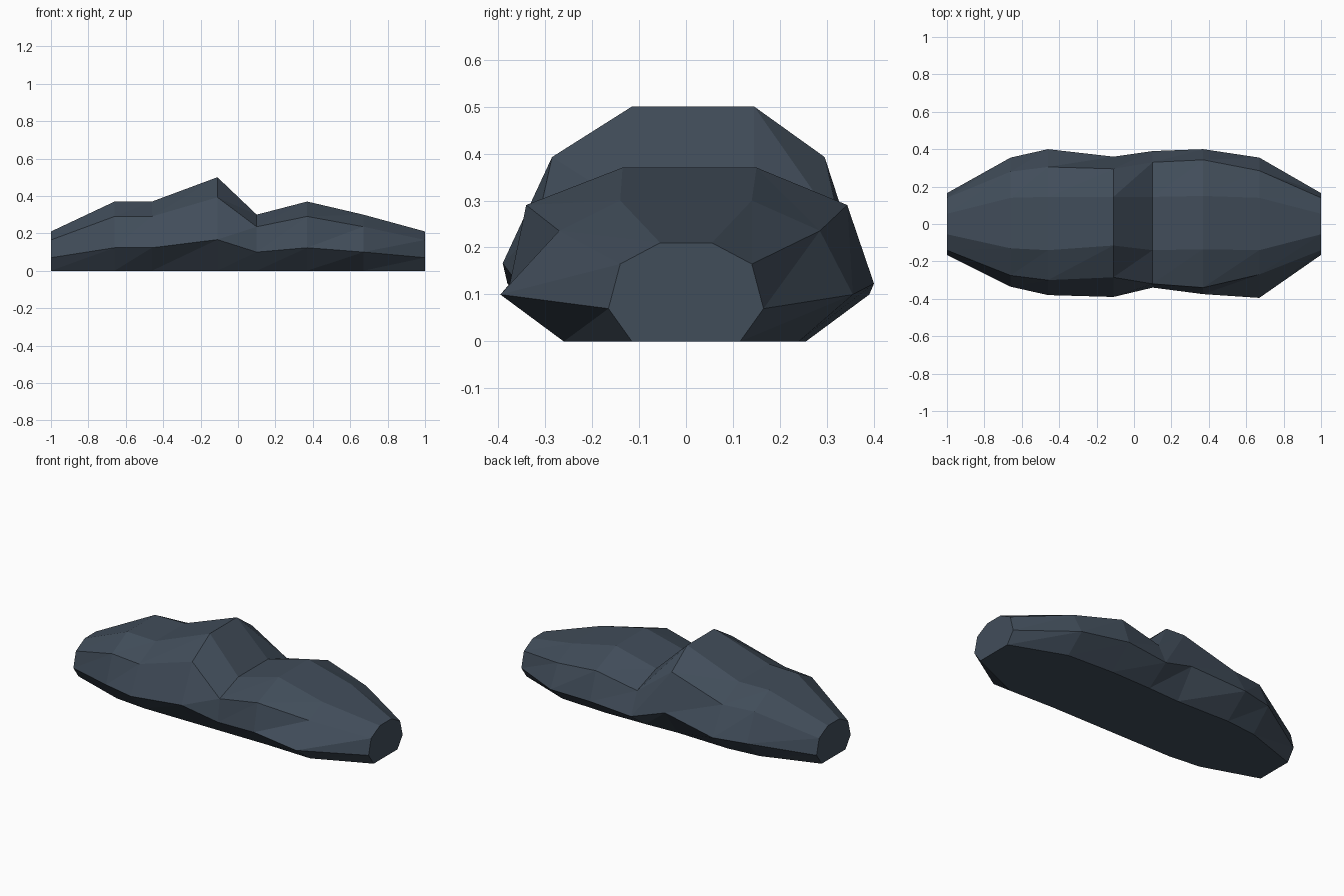
import bpy, bmesh

# Stations along the rock: x, height, then front/back half-widths per level
# (foot, waist, shoulder, crest)
STATIONS = [
    (-1.00, 0.21, (-0.115, 0.115), (-0.165, 0.165), (-0.14, 0.14), (-0.055, 0.055)),
    (-0.66, 0.37, (-0.23, 0.23), (-0.335, 0.355), (-0.275, 0.28), (-0.13, 0.14)),
    (-0.46, 0.37, (-0.25, 0.25), (-0.38, 0.40), (-0.30, 0.305), (-0.14, 0.145)),
    (-0.11, 0.50, (-0.25, 0.24), (-0.39, 0.36), (-0.285, 0.295), (-0.115, 0.145)),
    (0.10, 0.30, (-0.25, 0.25), (-0.34, 0.39), (-0.32, 0.33), (-0.14, 0.145)),
    (0.37, 0.37, (-0.25, 0.255), (-0.375, 0.40), (-0.34, 0.343), (-0.135, 0.15)),
    (0.67, 0.30, (-0.26, 0.24), (-0.395, 0.355), (-0.27, 0.285), (-0.14, 0.14)),
    (1.00, 0.21, (-0.115, 0.115), (-0.165, 0.165), (-0.14, 0.14), (-0.055, 0.055)),
]
LEVELS = (0.0, 0.333, 0.785, 1.0)

slate = bpy.data.materials.new("dark slate")
slate.diffuse_color = (0.053, 0.074, 0.102, 1)

bm = bmesh.new()
rings = []
for x, height, *widths in STATIONS:
    section = [(w[0], f * height) for w, f in zip(widths, LEVELS)]
    section += [(w[1], f * height) for w, f in zip(widths[::-1], LEVELS[::-1])]
    rings.append([bm.verts.new((x, y, z)) for y, z in section])

# Faceted skin between neighbouring sections
for a, b in zip(rings, rings[1:]):
    for k in range(8):
        n = (k + 1) % 8
        bm.faces.new((a[k], b[k], b[n]))
        bm.faces.new((a[k], b[n], a[n]))

# Flat ends
bm.faces.new(rings[0])
bm.faces.new(rings[-1][::-1])
bmesh.ops.recalc_face_normals(bm, faces=bm.faces)

mesh = bpy.data.meshes.new("rock")
bm.to_mesh(mesh)
bm.free()
mesh.materials.append(slate)
bpy.context.collection.objects.link(bpy.data.objects.new("rock", mesh))
